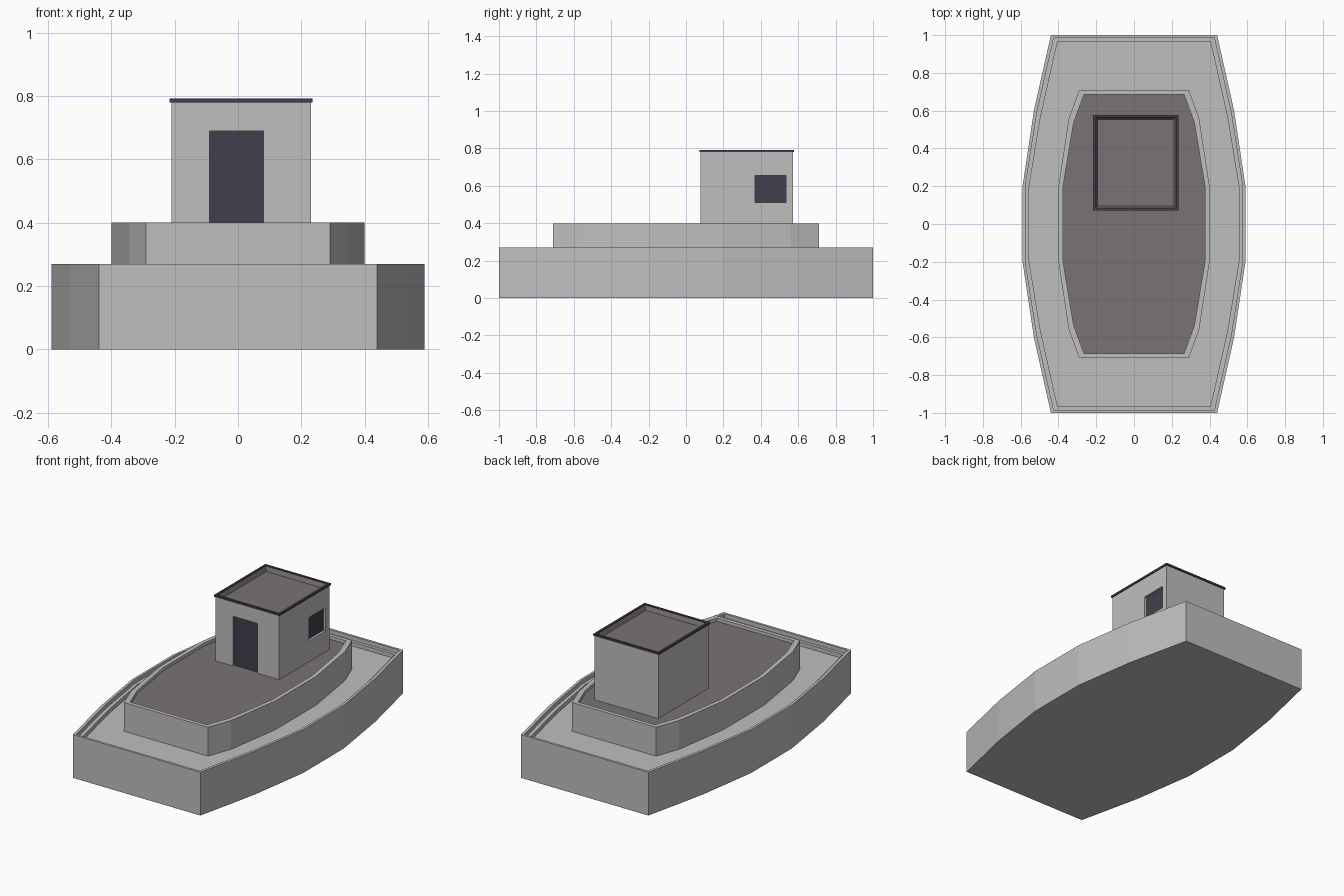
import bpy
import bmesh

if "Cube" in bpy.data.objects:
    bpy.data.objects.remove(bpy.data.objects["Cube"])


def material(name, rgb):
    m = bpy.data.materials.new(name)
    m.use_nodes = True
    m.diffuse_color = (*rgb, 1)
    bsdf = next(n for n in m.node_tree.nodes if n.type == "BSDF_PRINCIPLED")
    bsdf.inputs["Base Color"].default_value = (*rgb, 1)
    return m


GREY = material("light grey", (0.52, 0.52, 0.52))
BROWN = material("dull brown", (0.198, 0.171, 0.178))
DARK = material("dark slate", (0.051, 0.05, 0.074))


def outline(half):
    """Mirror (x, y) points, ordered from the side to the end, into a full loop."""
    right = [(x, -y) for x, y in reversed(half)] + half
    return right + [(-x, -y) for x, y in right]


def tier(name, points, steps, mats, brown_from=99, ring=False, location=(0, 0, 0)):
    """Skin an outline through (inset, height) steps, then cap it or close it as a ring."""
    bm = bmesh.new()
    loops = []
    for d, z in steps:
        loops.append([bm.verts.new((x - d * (1 if x > 0 else -1),
                                    y - d * (1 if y > 0 else -1) * (abs(y) > 0.5 * abs(points[1][1])
                                                                   or len(points) == 4), z))
                      for x, y in points])
    pairs = list(zip(loops, loops[1:]))
    if ring:
        pairs.append((loops[-1], loops[0]))
    n = len(points)
    for level, (a, b) in enumerate(pairs):
        for i in range(n):
            j = (i + 1) % n
            f = bm.faces.new((a[i], a[j], b[j], b[i]))
            f.material_index = int(level >= brown_from)
    if not ring:
        bm.faces.new(loops[0][::-1])
        cap = bm.faces.new(loops[-1])
        cap.material_index = len(mats) - 1
    bmesh.ops.recalc_face_normals(bm, faces=bm.faces)
    me = bpy.data.meshes.new(name)
    bm.to_mesh(me)
    bm.free()
    for m in mats:
        me.materials.append(m)
    ob = bpy.data.objects.new(name, me)
    ob.location = location
    bpy.context.collection.objects.link(ob)
    return ob


def box(name, lo, hi, mat=None):
    """Axis-aligned box between two corners."""
    bpy.ops.mesh.primitive_cube_add(size=1)
    ob = bpy.context.object
    ob.name = name
    for v in ob.data.vertices:
        v.co = [(a + b) / 2 + c * (b - a) for a, b, c in zip(lo, hi, v.co)]
    if mat:
        ob.data.materials.append(mat)
    return ob


# Hull with a stepped rim around the lower deck
hull = outline([(0.59, 0.2), (0.53, 0.6), (0.44, 1.0)])
tier("hull", hull, [(0, 0), (0, 0.27), (0.015, 0.27), (0.015, 0.245),
                    (0.035, 0.245), (0.035, 0.22)], [GREY])

# Raised upper deck with a brown floor inside a low rim
upper = outline([(0.4, 0.2), (0.345, 0.56), (0.29, 0.71)])
tier("upper_deck", upper, [(0, 0.2), (0, 0.4), (0.025, 0.4), (0.025, 0.38)], [GREY, BROWN])

# Cabin walls with a sunken roof
CENTRE = (0.01, 0.325, 0)
wall = outline([(0.22, 0.247)])
cabin = tier("cabin", wall, [(0, 0.37), (0, 0.785), (0.008, 0.785), (0.018, 0.76)],
             [GREY, BROWN], brown_from=2, location=CENTRE)
tier("roof_trim", wall, [(-0.006, 0.78), (-0.006, 0.792), (0.008, 0.792), (0.008, 0.78)],
     [DARK], ring=True, location=CENTRE)

# Door and window: cut shallow openings, then set thin panes in them
FRONT, SIDE, DEPTH = 0.078, 0.23, 0.02
openings = [
    ("door", (-0.09, FRONT - 0.1, 0.3), (0.08, FRONT + DEPTH, 0.69)),
    ("window", (SIDE - DEPTH, 0.37, 0.51), (SIDE + 0.1, 0.535, 0.655)),
]
for name, lo, hi in openings:
    cutter = box(name + "_cutter", lo, hi)
    cutter.hide_render = True
    cut = cabin.modifiers.new(name + "_cut", "BOOLEAN")
    cut.operation = "DIFFERENCE"
    cut.solver = "EXACT"
    cut.object = cutter
    bpy.context.view_layer.objects.active = cabin
    bpy.ops.object.modifier_apply(modifier=cut.name)
    bpy.data.objects.remove(cutter)

box("door", (-0.09, FRONT + DEPTH - 0.008, 0.375), (0.08, FRONT + DEPTH, 0.69), DARK)
box("window", (SIDE - DEPTH, 0.37, 0.51), (SIDE - DEPTH + 0.006, 0.535, 0.655), DARK)
